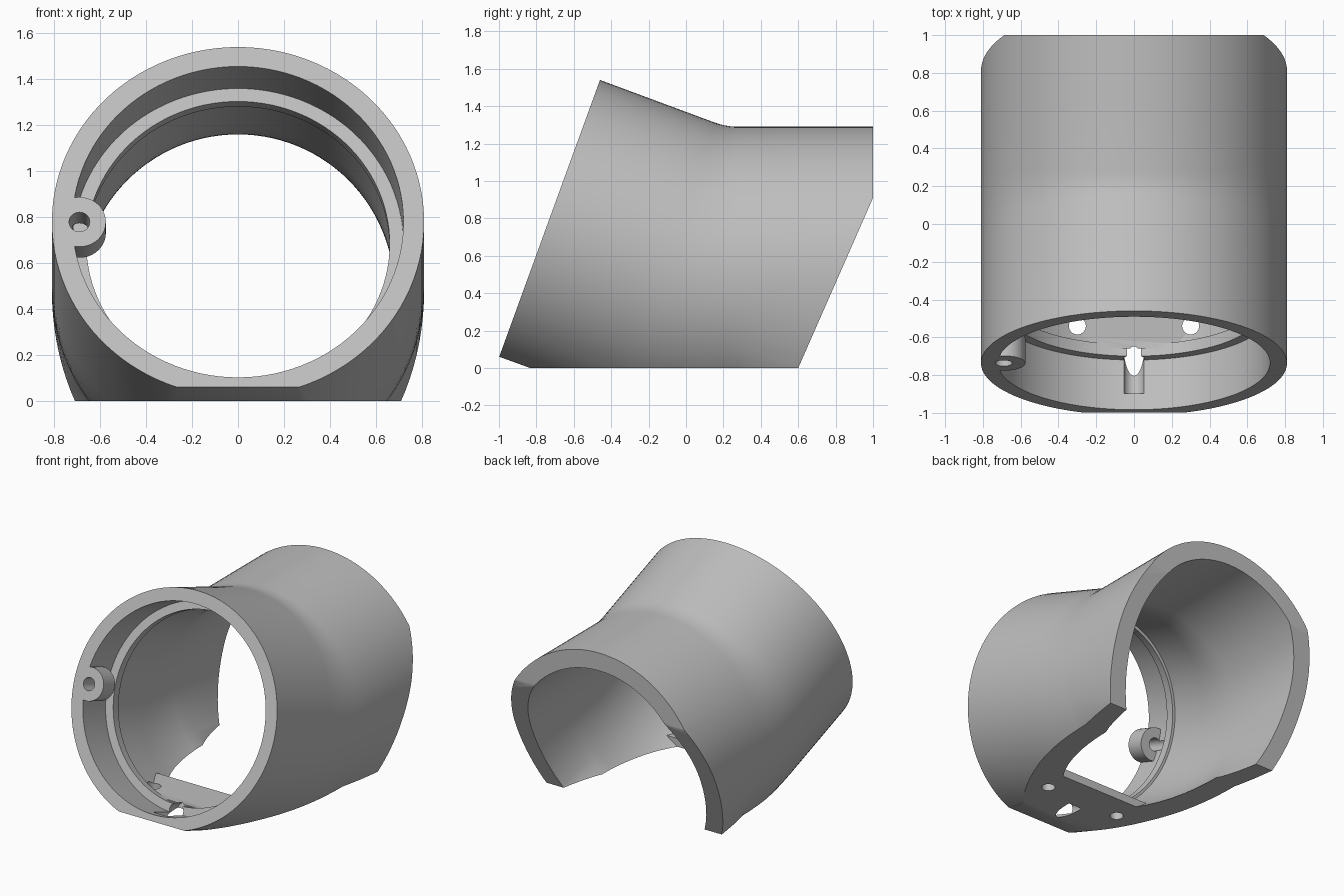
import bpy, bmesh, math
from mathutils import Matrix, Vector

if "Cube" in bpy.data.objects:
    bpy.data.objects.remove(bpy.data.objects["Cube"])

N = 112
T = math.radians(20)
S, C = math.sin(T), math.cos(T)
FY, FZ = -0.737, 0.779          # centre of the tilted front face
BY, BZ, BR = 0.28, 1.66, 1.18   # bend centre and axis radius


def axis_point(d, x=0.0, v=0.0):
    """Point in the tilted front frame: depth d, sideways x, up v."""
    return Vector((x, FY + d * C + v * S, FZ - d * S + v * C))


def tilted(d, r):
    p = axis_point(d)
    return (p.y, p.z, T, r, r)


def bend(r, steps=6):
    out = []
    for i in range(steps + 1):
        t = T * (1 - i / steps)
        out.append((BY - BR * math.sin(t), BZ - BR * math.cos(t), t, r, r))
    return out


def rear(y, r, low):
    return (y, BZ - BR, 0.0, r, low)


def loft(stations):
    """Closed solid through rings; the lower half may be stretched."""
    bm = bmesh.new()
    rings = []
    for cy, cz, t, r, low in stations:
        ring = []
        for k in range(N):
            a = 2 * math.pi * k / N
            v = math.sin(a) * (r if math.sin(a) >= 0 else low)
            ring.append(bm.verts.new((r * math.cos(a), cy + v * math.sin(t), cz + v * math.cos(t))))
        rings.append(ring)
    for a, b in zip(rings, rings[1:]):
        for k in range(N):
            j = (k + 1) % N
            bm.faces.new((a[k], a[j], b[j], b[k]))
    bm.faces.new(rings[0])
    bm.faces.new(rings[-1])
    bmesh.ops.recalc_face_normals(bm, faces=bm.faces[:])
    return bm


def cut(bm, point, normal):
    """Remove everything on the normal side and cap the cut."""
    bmesh.ops.bisect_plane(bm, geom=bm.verts[:] + bm.edges[:] + bm.faces[:], dist=1e-5,
                           plane_co=point, plane_no=normal, clear_outer=True)
    bmesh.ops.holes_fill(bm, edges=[e for e in bm.edges if e.is_boundary], sides=0)
    bmesh.ops.recalc_face_normals(bm, faces=bm.faces[:])


def make(name, bm):
    me = bpy.data.meshes.new(name)
    bm.to_mesh(me)
    bm.free()
    ob = bpy.data.objects.new(name, me)
    bpy.context.collection.objects.link(ob)
    return ob


def rod(name, a, b, r, sides=40):
    a, b = Vector(a), Vector(b)
    bm = bmesh.new()
    rot = (b - a).to_track_quat('Z', 'Y').to_matrix().to_4x4()
    bmesh.ops.create_cone(bm, cap_ends=True, segments=sides, radius1=r, radius2=r,
                          depth=(b - a).length, matrix=Matrix.Translation((a + b) / 2) @ rot)
    return make(name, bm)


def box(name, lo, hi):
    lo, hi = Vector(lo), Vector(hi)
    bm = bmesh.new()
    bmesh.ops.create_cube(bm, size=1, matrix=Matrix.Translation((lo + hi) / 2)
                          @ Matrix.Diagonal((*(hi - lo), 1)))
    return make(name, bm)


def boolean(ob, tool, op='DIFFERENCE'):
    m = ob.modifiers.new("cut", 'BOOLEAN')
    m.operation, m.solver, m.object = op, 'EXACT', tool
    bpy.context.view_layer.objects.active = ob
    bpy.ops.object.modifier_apply(modifier=m.name)
    bpy.data.objects.remove(tool)


# outer shell: tilted front, bend, level rear with flared lower sides
bm = loft([tilted(0, 0.81)] + bend(0.81) + [rear(0.6, 0.81, 0.997), rear(1.2, 0.81, 0.997)])
cut(bm, axis_point(0, v=-0.765), (0, -S, -C))          # flat under the front
cut(bm, (0, 0, 0), (0, 0, -1))                         # flat base
cut(bm, (0, 1, 0), (0, 1, 0))                          # rear face
cut(bm, (0, 0.6, 0), (0, 0.91, -0.4))                  # slanted rear legs
body = make("tube_housing", bm)

# bore: wide mouth, narrow lip, long passage; the floor plate is left standing
bore = make("bore_cutter", loft([tilted(-0.1, 0.72), tilted(0.28, 0.72), tilted(0.28, 0.66),
                                 tilted(0.345, 0.66), tilted(0.345, 0.68)] + bend(0.68)
                                + [rear(0.6, 0.68, 0.88), rear(1.3, 0.68, 0.88)]))
boolean(bore, box("floor_plate", (-0.6, -0.66, -0.5), (0.6, -0.36, 0.06)))
boolean(body, bore)

# screw boss at the left of the mouth
boolean(body, rod("screw_boss", axis_point(0, -0.69), axis_point(0.14, -0.69), 0.115), 'UNION')
boolean(body, rod("boss_hole", axis_point(-0.1, -0.69), axis_point(0.27, -0.69), 0.045))

# cable groove through the lip and out of the base
boolean(body, rod("cable_groove", axis_point(0.09, v=-0.7), axis_point(0.38, v=-0.7), 0.055))

# two screw holes in the floor plate
for x in (-0.3, 0.3):
    boolean(body, rod("floor_hole", (x, -0.54, -0.2), (x, -0.54, 0.2), 0.045))

mat = bpy.data.materials.new("light grey")
mat.diffuse_color = (0.52, 0.52, 0.52, 1)
mat.use_nodes = True
mat.node_tree.nodes["Principled BSDF"].inputs["Base Color"].default_value = mat.diffuse_color
body.data.materials.clear()
body.data.materials.append(mat)
for p in body.data.polygons:
    p.material_index = 0

bpy.ops.object.select_all(action='DESELECT')
body.select_set(True)
bpy.context.view_layer.objects.active = body
bpy.ops.object.shade_smooth_by_angle(angle=math.radians(25))
